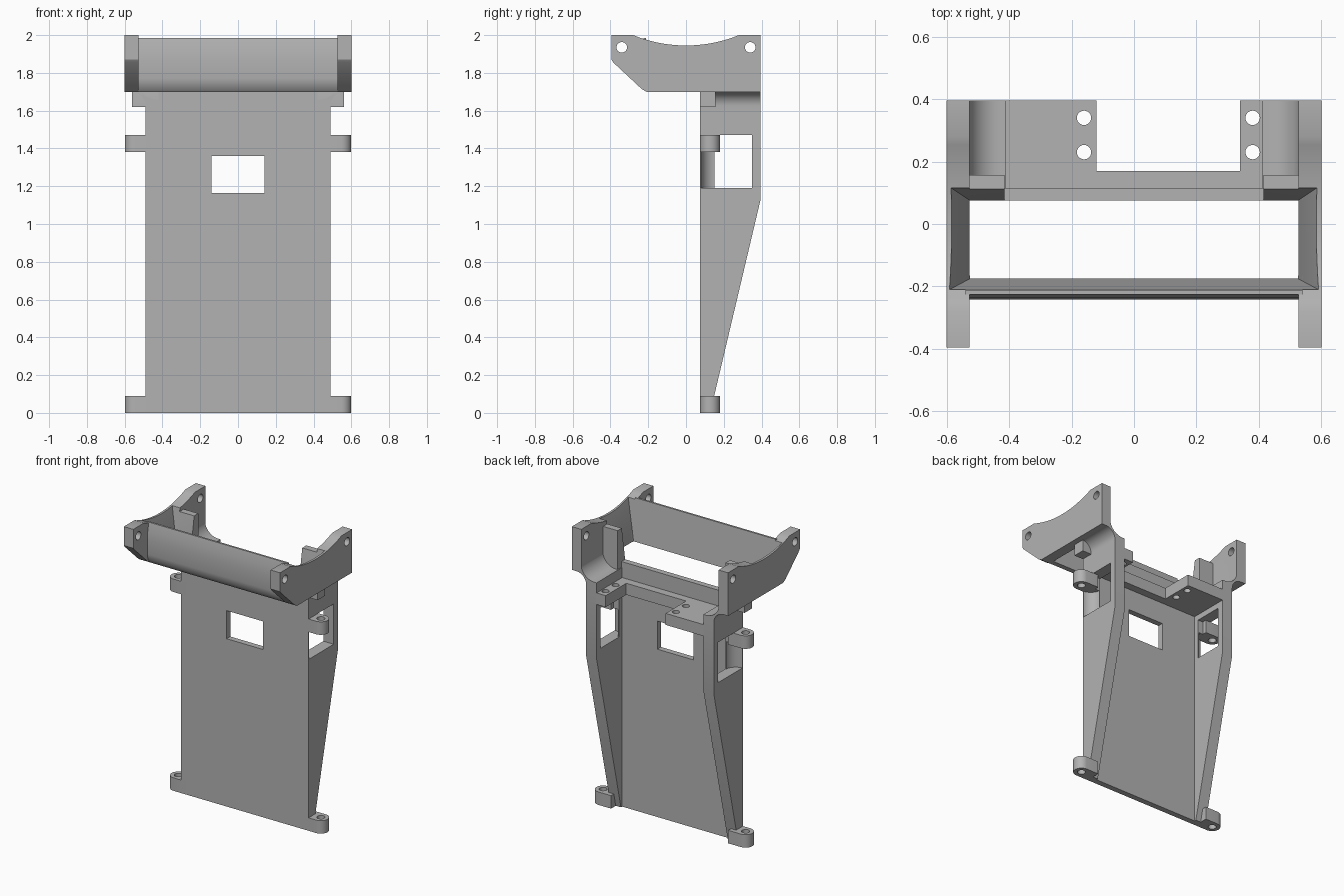
import bpy, bmesh, math
from mathutils import Vector

cube = bpy.data.objects.get("Cube")
if cube:
    bpy.data.objects.remove(cube, do_unlink=True)

grey = bpy.data.materials.new("plain_grey")
grey.use_nodes = True
grey.diffuse_color = (0.45, 0.45, 0.45, 1)
grey.node_tree.nodes["Principled BSDF"].inputs["Base Color"].default_value = (0.45, 0.45, 0.45, 1)


def prism(name, pts, axis, lo, hi, side=1):
    """Extrude a 2D outline along an axis; side=-1 mirrors it in x."""
    def place(p, h):
        v = {"x": (h, p[0], p[1]), "y": (p[0], h, p[1]), "z": (p[0], p[1], h)}[axis]
        return Vector((v[0] * side, v[1], v[2]))
    bm = bmesh.new()
    a = [bm.verts.new(place(p, lo)) for p in pts]
    b = [bm.verts.new(place(p, hi)) for p in pts]
    bm.faces.new(a)
    bm.faces.new(b[::-1])
    for i in range(len(pts)):
        j = (i + 1) % len(pts)
        bm.faces.new((a[i], b[i], b[j], a[j]))
    bmesh.ops.recalc_face_normals(bm, faces=bm.faces)
    mesh = bpy.data.meshes.new(name)
    bm.to_mesh(mesh)
    bm.free()
    mesh.materials.append(grey)
    ob = bpy.data.objects.new(name, mesh)
    bpy.context.collection.objects.link(ob)
    return ob


def rect(x0, x1, y0, y1):
    return [(x0, y0), (x1, y0), (x1, y1), (x0, y1)]


def arc(cx, cy, r, a0, a1, n=10):
    angles = [math.radians(a0 + (a1 - a0) * i / n) for i in range(n + 1)]
    return [(cx + r * math.cos(t), cy + r * math.sin(t)) for t in angles]


def disc(cx, cy, r):
    return arc(cx, cy, r, 0, 345, 23)


def cut(ob, cutters):
    """Subtract the cutters, keep the result and delete the cutters."""
    for c in cutters:
        c.hide_render = True
        m = ob.modifiers.new("cut", "BOOLEAN")
        m.operation, m.solver, m.object = "DIFFERENCE", "EXACT", c
    bpy.context.view_layer.update()
    deps = bpy.context.evaluated_depsgraph_get()
    mesh = bpy.data.meshes.new_from_object(ob.evaluated_get(deps))
    ob.modifiers.clear()
    ob.data = mesh
    for c in cutters:
        bpy.data.objects.remove(c, do_unlink=True)
    return ob


def funnel():
    """Tapered opening that widens upwards between the cradle walls."""
    ob = prism("funnel_cutter", rect(-1, 1, -1, 1), "z", 1.66, 2.04)
    for v in ob.data.vertices:
        t = (v.co.z - 1.7) / 0.25
        v.co.x *= 0.525 + 0.06 * t
        v.co.y = 0.075 + 0.04 * t if v.co.y > 0 else -0.175 - 0.032 * t
    return ob


BACK = 0.395
parts = []

# Front panel with its window
panel = prism("front_panel", rect(-0.42, 0.42, 0, 1.7), "y", 0.075, 0.115)
parts.append(cut(panel, [prism("c", rect(-0.14, 0.14, 1.165, 1.36), "y", 0, 0.3)]))

# Mounting shelf with notch and four holes
shelf = prism("mounting_shelf",
              [(-0.42, 0.1), (0.42, 0.1), (0.42, BACK), (0.34, BACK), (0.34, 0.17),
               (-0.12, 0.17), (-0.12, BACK), (-0.42, BACK)], "z", 1.51, 1.59)
parts.append(cut(shelf, [prism("c", disc(x, y, 0.023), "z", 1.4, 1.7)
                         for x in (-0.16, 0.38) for y in (0.23, 0.34)]))

# Front crossbar, slightly bowed
bar = prism("front_crossbar",
            [(-0.165, 1.7), (-0.21, 1.7), (-0.235, 1.73), (-0.242, 1.77), (-0.242, 1.87),
             (-0.237, 1.93), (-0.225, 1.985), (-0.165, 1.985)], "x", -0.54, 0.54)
parts.append(cut(bar, [funnel()]))

for side, tag in ((1, "left"), (-1, "right")):
    # Tapered side wall with window and fastener recess
    wall = prism(tag + "_side_wall",
                 [(0.075, 0), (0.128, 0), (BACK, 1.13), (BACK, 1.6), (0.075, 1.6)],
                 "x", 0.41, 0.49, side)
    parts.append(cut(wall, [
        prism("c", rect(0.15, 0.35, 1.19, 1.47), "x", 0.3, 0.6, side),
        prism("c", disc(0.495, 0.16, 0.08), "z", 1.19, 1.38, side)]))

    # Flared shoulder joining wall and cradle
    shoulder = prism(tag + "_shoulder",
                     [(0.41, 1.6), (0.49, 1.6)] + arc(0.565, 1.625, 0.075, 180, 90)
                     + [(0.565, 1.76)] + arc(0.43, 1.76, 0.1, 0, -90) + [(0.41, 1.66)],
                     "y", 0.075, BACK, side)
    parts.append(cut(shoulder, [funnel()]))

    # Upright rib closing the back of the cradle opening
    rib = prism(tag + "_rib", rect(0.415, 0.56, 1.62, 1.93), "y", 0.075, 0.157, side)
    parts.append(cut(rib, [funnel()]))

    # Cradle plate with dished top and two pin holes
    r = 0.74
    half = math.degrees(math.asin(0.28 / r))
    cradle = prism(tag + "_cradle_plate",
                   [(-BACK, 2), (-BACK, 1.87), (-0.385, 1.855), (-0.235, 1.715), (-0.21, 1.7),
                    (BACK, 1.7), (BACK, 2)]
                   + arc(0, 1.945 + r, r, 270 + half, 270 - half, 20),
                   "x", 0.527, 0.6, side)
    pins = [prism("c", disc(y, 1.935, 0.028), "x", 0.4, 0.7, side) for y in (-0.34, 0.34)]
    parts.append(cut(cradle, pins + [funnel()]))

    # Screw bosses
    for low, label in ((0, "lower"), (1.38, "upper")):
        boss = prism(f"{tag}_{label}_boss",
                     [(0.45, 0.18), (0.45, 0.075)] + arc(0.547, 0.1275, 0.0525, -90, 90, 14),
                     "z", low, low + 0.09, side)
        hole = prism("c", disc(0.547, 0.1275, 0.026), "z", low - 0.1, low + 0.2, side)
        parts.append(cut(boss, [hole]))

# Smooth the curved faces, keep edges sharp
bpy.ops.object.select_all(action="DESELECT")
for ob in parts:
    ob.select_set(True)
bpy.context.view_layer.objects.active = parts[0]
bpy.ops.object.shade_smooth_by_angle(angle=math.radians(30))
